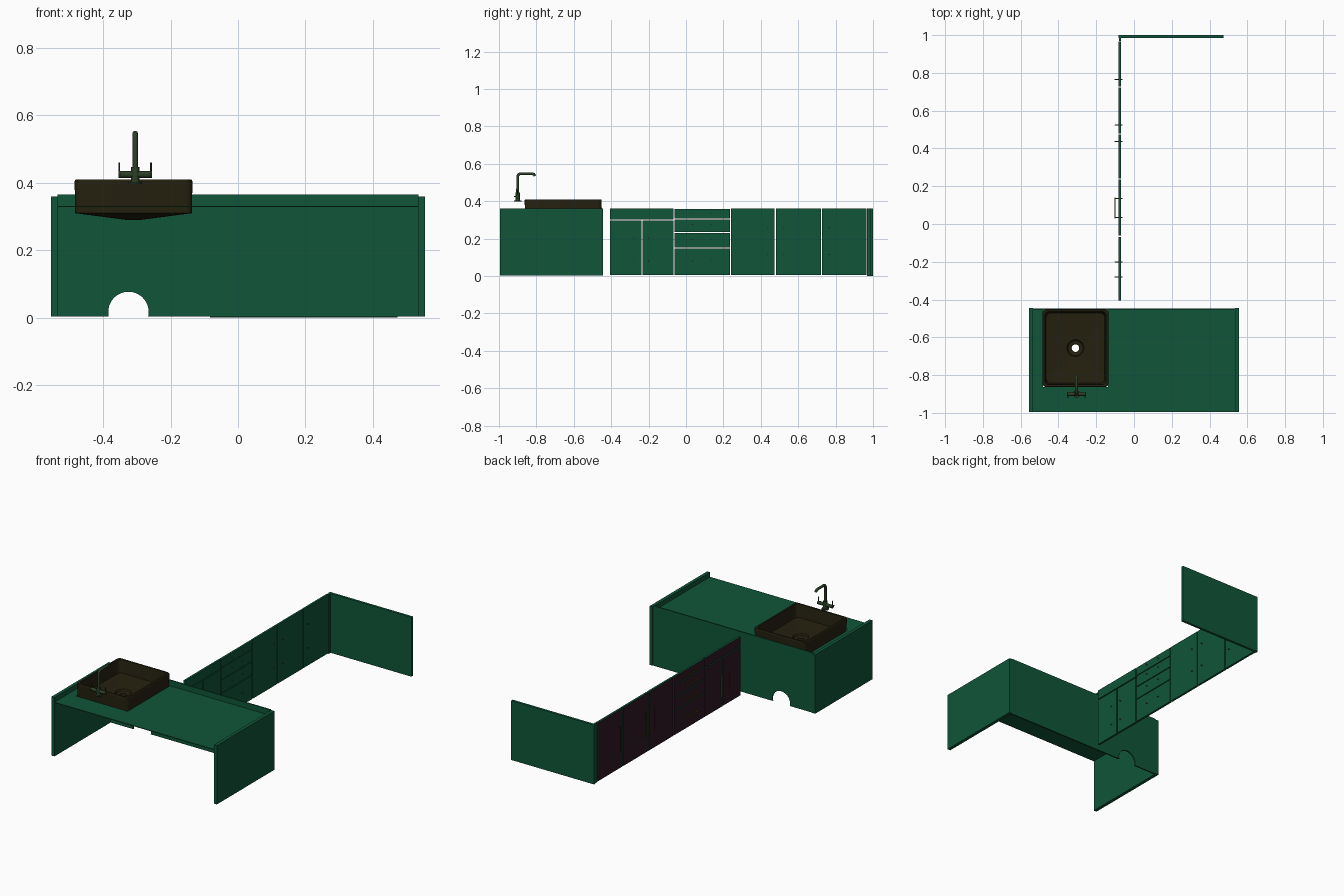
import bpy, bmesh, math
from mathutils import Vector

cube = bpy.data.objects.get("Cube")
if cube:
    bpy.data.objects.remove(cube)


def material(name, rgb):
    m = bpy.data.materials.new(name)
    m.use_nodes = True
    m.diffuse_color = (*rgb, 1)
    m.node_tree.nodes["Principled BSDF"].inputs["Base Color"].default_value = (*rgb, 1)
    return m


GREEN = material("deep green", (0.005, 0.09, 0.04))
MAROON = material("dark plum", (0.028, 0.009, 0.018))
BROWN = material("dark brown", (0.018, 0.015, 0.005))
METAL = material("olive metal", (0.025, 0.05, 0.02))
GOLD = material("brass", (0.13, 0.1, 0.008))


def finish(name, bm, *mats):
    bmesh.ops.recalc_face_normals(bm, faces=bm.faces)
    mesh = bpy.data.meshes.new(name)
    bm.to_mesh(mesh)
    bm.free()
    ob = bpy.data.objects.new(name, mesh)
    bpy.context.collection.objects.link(ob)
    for m in mats:
        mesh.materials.append(m)
    return ob


def box(name, xs, ys, zs, mat=GREEN, face_mat=None):
    """Box between bounds; face_mat colours the side facing -x."""
    bm = bmesh.new()
    bmesh.ops.create_cube(bm, size=1)
    for v in bm.verts:
        v.co = [b[0] if c < 0 else b[1] for c, b in zip(v.co, (xs, ys, zs))]
    bm.normal_update()
    if face_mat:
        for f in bm.faces:
            f.material_index = int(f.normal.x < -0.5)
    return finish(name, bm, mat, *([face_mat] if face_mat else []))


def add_rod(bm, a, b, r, sides=10):
    a, b = Vector(a), Vector(b)
    geo = bmesh.ops.create_cone(bm, cap_ends=True, segments=sides, radius1=r, radius2=r,
                                depth=(b - a).length)
    rot = (b - a).to_track_quat("Z", "Y")
    for v in geo["verts"]:
        v.co = rot @ v.co + (a + b) / 2


def smooth(ob):
    bpy.ops.object.select_all(action="DESELECT")
    ob.select_set(True)
    bpy.context.view_layer.objects.active = ob
    bpy.ops.object.shade_smooth_by_angle()


# Island: end panels, back panel with pipe arch, recessed counter
for side, s in (("right", -1), ("left", 1)):
    box(f"island_{side}_panel", sorted((s * 0.535, s * 0.555)), (-0.995, -0.445), (0.003, 0.36))

bm = bmesh.new()
arch_x, arch_z, arch_r, base = -0.325, 0.017, 0.06, 0.003
outline = [(0.535, base), (0.535, 0.366), (-0.535, 0.366), (-0.535, base)]
for i in range(21):
    a = math.radians(193 - i * 206 / 20)
    z = base if i in (0, 20) else arch_z + arch_r * math.sin(a)
    outline.append((arch_x + arch_r * math.cos(a), z))
face = bm.faces.new([bm.verts.new((x, -0.456, z)) for x, z in outline])
ext = bmesh.ops.extrude_face_region(bm, geom=[face])["geom"]
bmesh.ops.translate(bm, vec=(0, 0.008, 0), verts=[g for g in ext if isinstance(g, bmesh.types.BMVert)])
finish("island_back_panel", bm, GREEN)

counter_z = (0.328, 0.332)
box("counter_main", (-0.137, 0.535), (-0.995, -0.456), counter_z)
box("counter_front", (-0.483, -0.137), (-0.995, -0.862), counter_z)
box("counter_side", (-0.535, -0.483), (-0.995, -0.456), counter_z)

# Sink: loft of rounded rectangles down to an open drain
bm = bmesh.new()
profile = [(0.29, 0.02, 0.02, 0.02), (0.31, 0.173, 0.203, 0.018), (0.405, 0.175, 0.206, 0.02),
           (0.41, 0.172, 0.203, 0.018), (0.41, 0.162, 0.193, 0.02), (0.332, 0.155, 0.186, 0.025),
           (0.322, 0.045, 0.045, 0.045), (0.312, 0.04, 0.04, 0.04), (0.308, 0.02, 0.02, 0.02)]
rings = []
for z, hx, hy, r in profile:
    ring = []
    for k, (sx, sy) in enumerate(((1, 1), (-1, 1), (-1, -1), (1, -1))):
        for j in range(6):
            a = math.radians(90 * k + 3 + j * 84 / 5)
            ring.append(bm.verts.new((-0.31 + sx * (hx - r) + r * math.cos(a),
                                      -0.657 + sy * (hy - r) + r * math.sin(a), z)))
    rings.append(ring)
for i, ring in enumerate(rings):
    nxt = rings[(i + 1) % len(rings)]
    for j in range(len(ring)):
        k = (j + 1) % len(ring)
        bm.faces.new((ring[j], ring[k], nxt[k], nxt[j]))
smooth(finish("sink_basin", bm, BROWN))

# Faucet: body, crossbar with levers, bent spout
fx, fy = -0.305, -0.9
bm = bmesh.new()
add_rod(bm, (fx, fy, 0.397), (fx, fy, 0.403), 0.02, 20)
add_rod(bm, (fx, fy, 0.403), (fx, fy, 0.447), 0.012, 16)
add_rod(bm, (fx - 0.05, fy, 0.425), (fx + 0.05, fy, 0.425), 0.01, 16)
for s in (-1, 1):
    add_rod(bm, (fx + s * 0.047, fy, 0.425), (fx + s * 0.047, fy, 0.46), 0.0025, 8)
    add_rod(bm, (fx + s * 0.045, fy - 0.02, 0.425), (fx + s * 0.045, fy + 0.008, 0.425), 0.003, 8)
smooth(finish("faucet_body", bm, METAL))

curve = bpy.data.curves.new("faucet_spout", "CURVE")
curve.dimensions = "3D"
curve.bevel_depth = 0.008
curve.bevel_resolution = 3
curve.use_fill_caps = True
path = [(fy, 0.445), (fy, 0.532), (fy + 0.004, 0.542), (fy + 0.014, 0.547),
        (fy + 0.075, 0.547), (fy + 0.087, 0.544), (fy + 0.093, 0.535)]
spline = curve.splines.new("POLY")
spline.points.add(len(path) - 1)
for p, (y, z) in zip(spline.points, path):
    p.co = (fx, y, z, 1)
spline.use_smooth = True
curve.materials.append(METAL)
bpy.context.collection.objects.link(bpy.data.objects.new("faucet_spout", curve))

# Cabinet run: plum fronts with green backs
FRONT_X = (-0.083, -0.07)
top = 0.36
fronts = [("end_door", 0.728, 0.965, 0.005, top), ("wide_door_a", 0.48, 0.722, 0.005, top),
          ("wide_door_b", 0.241, 0.474, 0.005, top), ("sink_door_a", -0.232, -0.068, 0.005, 0.297),
          ("sink_door_b", -0.405, -0.238, 0.005, 0.297), ("sink_fascia", -0.405, -0.068, 0.303, top)]
levels = [0.005, 0.153, 0.235, 0.308, 0.364]
for i in range(4):
    fronts.append((f"drawer_{i + 1}", -0.062, 0.235, levels[i], levels[i + 1] - 0.005))
for name, y0, y1, z0, z1 in fronts:
    box(name, FRONT_X, (y0, y1), (z0, z1), GREEN, MAROON)


# Bar handles with two posts through the front
def handle(name, a, b, mat=GOLD):
    bm = bmesh.new()
    a, b = Vector((-0.1, *a)), Vector((-0.1, *b))
    over = (b - a).normalized() * 0.006
    add_rod(bm, a - over, b + over, 0.003)
    for p in (a, b):
        add_rod(bm, p, p + Vector((0.04, 0, 0)), 0.0025, 8)
    smooth(finish(name, bm, mat))


for i, (y, z0, z1) in enumerate([(0.765, 0.115, 0.26), (0.523, 0.115, 0.26), (0.437, 0.115, 0.26),
                                 (-0.2, 0.08, 0.2), (-0.28, 0.08, 0.2)]):
    handle(f"door_handle_{i + 1}", (y, z0), (y, z1), METAL if i == 0 else GOLD)
for i, z in enumerate((0.08, 0.195, 0.275, 0.335)):
    handle(f"drawer_handle_{i + 1}", (0.035, z), (0.135, z))

# Far end panel and its filler strip
box("end_panel", (-0.083, 0.473), (0.985, 1.0), (0, top))
box("end_filler", (-0.08, -0.068), (0.968, 0.985), (0, top))
